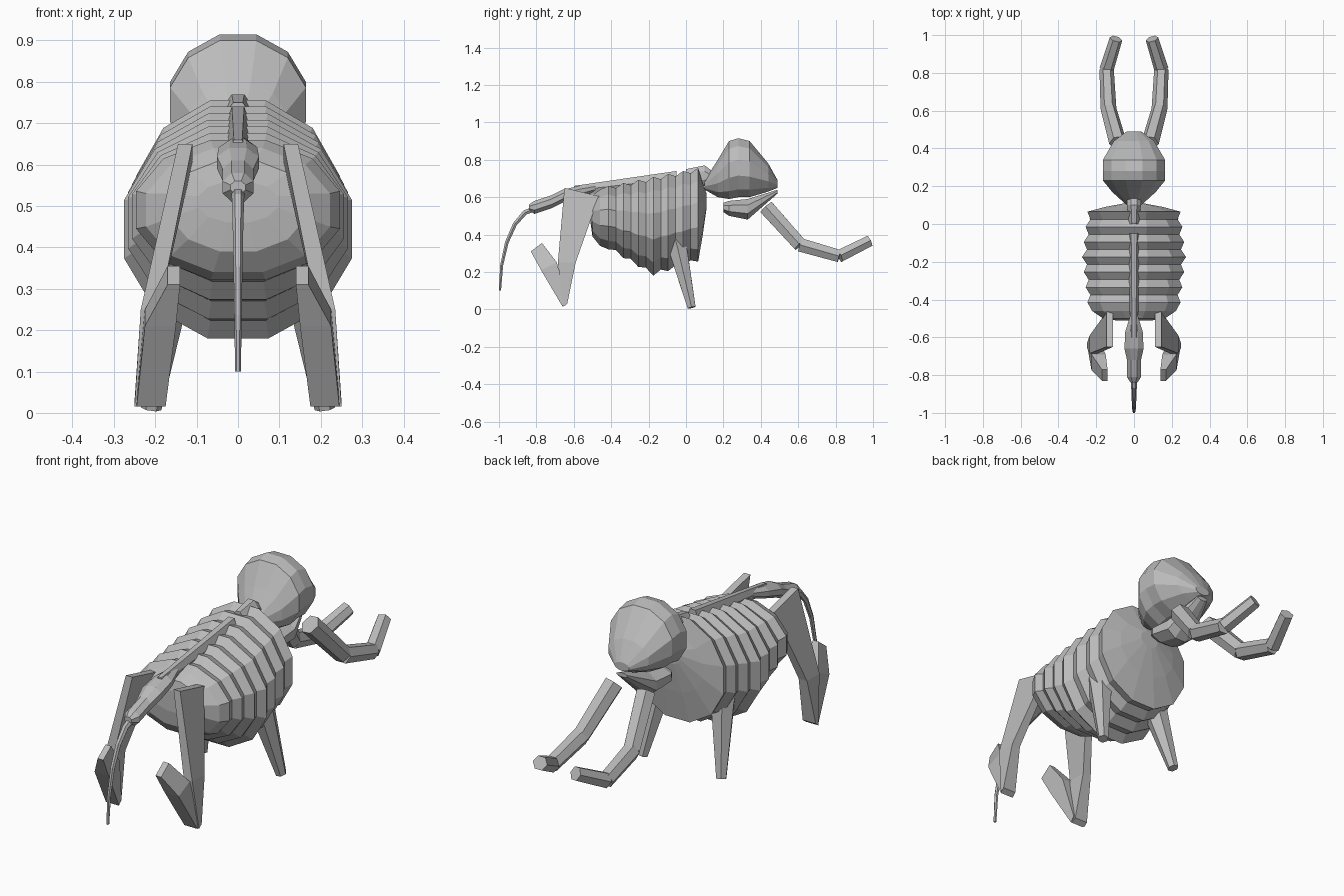
import bpy, bmesh, math
from mathutils import Vector

if "Cube" in bpy.data.objects:
    bpy.data.objects.remove(bpy.data.objects["Cube"])

GREY = (0.5, 0.5, 0.5, 1)
bone = bpy.data.materials.new("bone_grey")
bone.use_nodes = True
bone.diffuse_color = GREY
bone.node_tree.nodes["Principled BSDF"].inputs["Base Color"].default_value = GREY


def loft(name, rings):
    """Skin a list of equal-length point rings and close both ends."""
    bm = bmesh.new()
    rows = [[bm.verts.new(point) for point in ring] for ring in rings]
    count = len(rows[0])
    for near, far in zip(rows, rows[1:]):
        for i in range(count):
            j = (i + 1) % count
            bm.faces.new((near[i], near[j], far[j], far[i]))
    bm.faces.new(rows[0])
    bm.faces.new(rows[-1])
    bmesh.ops.recalc_face_normals(bm, faces=bm.faces)
    mesh = bpy.data.meshes.new(name)
    bm.to_mesh(mesh)
    bm.free()
    mesh.materials.append(bone)
    obj = bpy.data.objects.new(name, mesh)
    bpy.context.collection.objects.link(obj)
    return obj


def oval(y, half_width, top, bottom, sides):
    """Upright ring across the body with a flat top edge."""
    middle = (top + bottom) / 2
    half_height = (top - bottom) / 2 / math.cos(math.pi / sides)
    angles = [math.pi / 2 + math.pi * (2 * i + 1) / sides for i in range(sides)]
    return [(half_width * math.cos(angle), y, middle + half_height * math.sin(angle))
            for angle in angles]


def body(name, sides, *sections):
    """Loft ovals given as (y, half width, top, bottom)."""
    return loft(name, [oval(*section, sides) for section in sections])


def tube(name, path, start_radius, end_radius, sides=6):
    """Faceted tube along a path with an even taper."""
    points = [Vector(point) for point in path]
    last = len(points) - 1
    rings = []
    for i, point in enumerate(points):
        along = (points[min(i + 1, last)] - points[max(i - 1, 0)]).normalized()
        across = Vector((1, 0, 0))
        across = (across - along * across.dot(along)).normalized()
        upward = along.cross(across)
        radius = start_radius + (end_radius - start_radius) * i / last
        angles = [math.tau * k / sides for k in range(sides)]
        rings.append([point + radius * (across * math.cos(angle) + upward * math.sin(angle))
                      for angle in angles])
    return loft(name, rings)


def plate(inner, outer, back, front, z, tilt=0):
    """Four-sided limb section whose front edge is lifted by the tilt."""
    return [(inner, back, z), (outer, back, z),
            (outer, front, z + tilt), (inner, front, z + tilt)]


def mirrored(obj):
    """Mirror across the body's middle plane."""
    obj.modifiers.new("Mirror", "MIRROR").use_mirror_merge = False


def ridge(i):
    """Rib crest number i, counted from the rear; the fourth is the deepest."""
    behind, ahead = max(3 - i, 0), max(i - 3, 0)
    return (-0.415 + 0.08 * i, 0.285 - 0.01 * (behind + ahead),
            0.66 + 0.016 * i, 0.18 + 0.047 * behind + 0.025 * ahead)


def groove(i):
    """Shrunken ring halfway between a rib crest and the next one."""
    y, half_width, top, bottom = [(a + b) / 2 for a, b in zip(ridge(i), ridge(i + 1))]
    return y, half_width * 0.92, top - 0.02, bottom + 0.02


# Ribcage: ridged loft with a domed rear and a shallow chest cone
ribs = [ring for i in range(6) for ring in (ridge(i), groove(i))]
body("ribcage", 12,
     (-0.51, 0.1, 0.56, 0.46), (-0.5, 0.17, 0.61, 0.39), (-0.46, 0.23, 0.64, 0.34),
     *ribs, ridge(6),
     (0.09, 0.16, 0.67, 0.4), (0.11, 0.05, 0.62, 0.54))

# Backbone, pelvis and neck
body("backbone", 6, (-0.6, 0.02, 0.66, 0.61), (-0.05, 0.03, 0.74, 0.66))
body("pelvis", 8,
     (-0.84, 0.02, 0.56, 0.53), (-0.81, 0.04, 0.58, 0.51), (-0.72, 0.04, 0.61, 0.54),
     (-0.66, 0.055, 0.64, 0.57), (-0.57, 0.05, 0.66, 0.6), (-0.48, 0.02, 0.67, 0.63))
body("neck", 8, (0, 0.03, 0.75, 0.67), (0.1, 0.04, 0.77, 0.66), (0.14, 0.04, 0.74, 0.65))

# Head and lower jaw
body("head", 12,
     (0.1, 0.04, 0.69, 0.64), (0.17, 0.12, 0.8, 0.6), (0.23, 0.17, 0.9, 0.59),
     (0.28, 0.17, 0.915, 0.6), (0.34, 0.17, 0.9, 0.6), (0.44, 0.11, 0.78, 0.63),
     (0.49, 0.04, 0.69, 0.65))
body("jaw", 8,
     (0.2, 0.07, 0.57, 0.52), (0.23, 0.09, 0.58, 0.5), (0.33, 0.08, 0.59, 0.48),
     (0.49, 0.03, 0.64, 0.62))

# Arms: three separate six-sided segments each
shoulder, elbow = (0.085, 0.43, 0.545), (0.135, 0.61, 0.345)
wrist, fingertip = (0.145, 0.82, 0.285), (0.095, 0.98, 0.365)
mirrored(tube("upper_arm", [shoulder, elbow], 0.047, 0.042))
mirrored(tube("forearm", [elbow, wrist], 0.042, 0.038))
mirrored(tube("hand", [wrist, fingertip], 0.038, 0.034))

# Front legs
mirrored(tube("front_leg", [(0.13, -0.11, 0.55), (0.165, -0.045, 0.33), (0.21, 0.03, 0.01)],
              0.09, 0.025))

# Hind legs: flat thigh and a folded-back shank
mirrored(loft("thigh", [plate(0.11, 0.145, -0.65, -0.465, z=0.65, tilt=-0.045),
                        plate(0.19, 0.235, -0.685, -0.59, z=0.25),
                        plate(0.18, 0.25, -0.655, -0.635, z=0.015, tilt=0.015)]))
mirrored(loft("shank", [plate(0.14, 0.17, -0.83, -0.77, z=0.31, tilt=0.045),
                        plate(0.15, 0.225, -0.775, -0.69, z=0.21, tilt=0.04),
                        plate(0.175, 0.245, -0.66, -0.64, z=0.015, tilt=0.025)]))

# Tail: a thin whip that drops in an arc
arc = [math.pi / 2 * k / 5 for k in range(6)]
tube("tail", [(0, -0.8 - 0.195 * math.sin(angle), 0.1 + 0.44 * math.cos(angle))
              for angle in arc], 0.017, 0.007)
